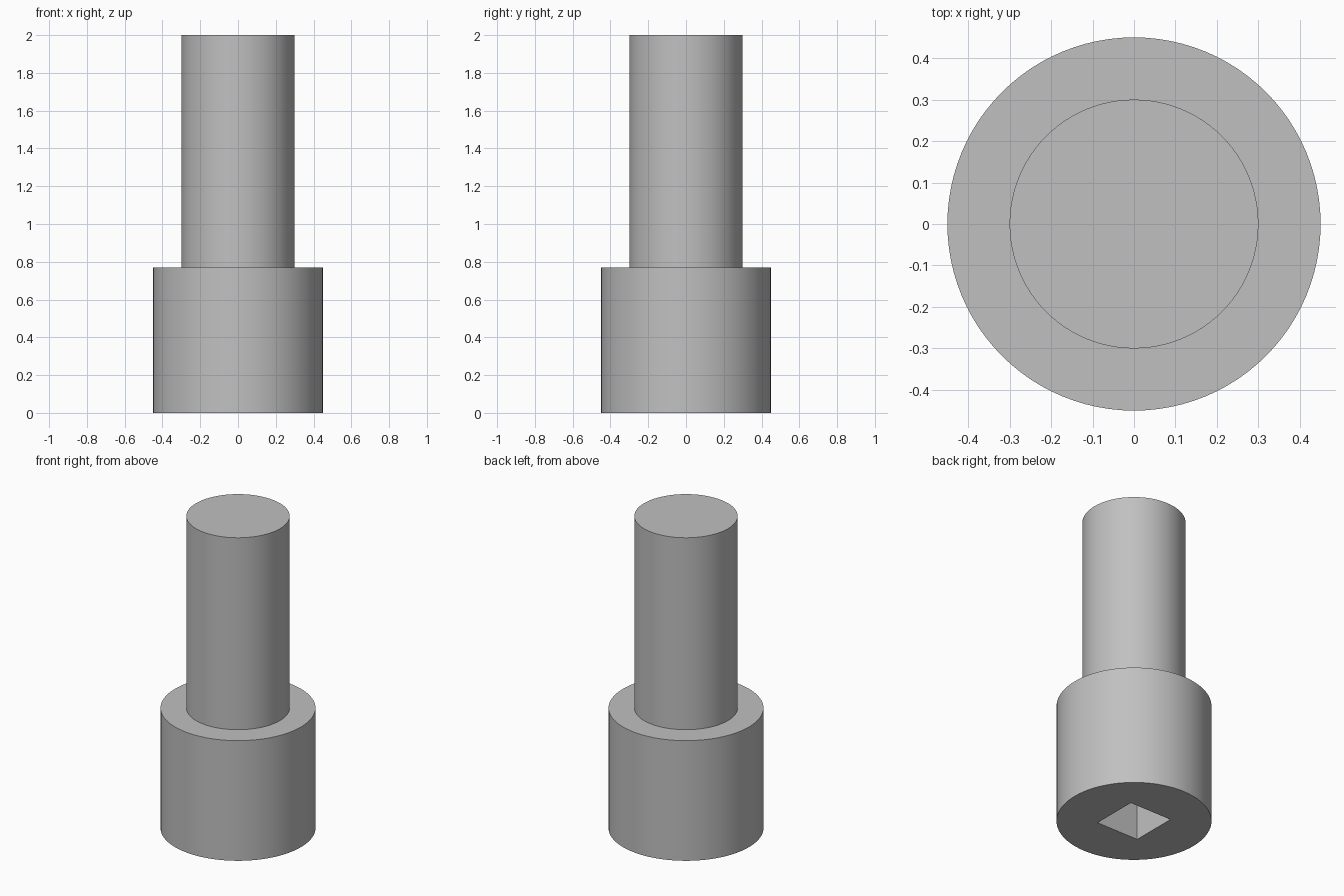
import bpy, bmesh, math
from mathutils import Matrix, Vector

if "Cube" in bpy.data.objects:
    bpy.data.objects.remove(bpy.data.objects["Cube"], do_unlink=True)

HEAD_R, SHANK_R = 0.45, 0.30
HEAD_H, TOTAL_H = 0.77, 2.0
SOCKET_W, SOCKET_DEPTH = 0.30, 0.38

steel = bpy.data.materials.new("grey_steel")
steel.use_nodes = True
colour = (0.53, 0.53, 0.53, 1)
steel.diffuse_color = colour
steel.node_tree.nodes["Principled BSDF"].inputs["Base Color"].default_value = colour


def add_object(name, bm):
    bmesh.ops.recalc_face_normals(bm, faces=bm.faces)
    mesh = bpy.data.meshes.new(name)
    bm.to_mesh(mesh)
    bm.free()
    mesh.materials.append(steel)
    obj = bpy.data.objects.new(name, mesh)
    bpy.context.collection.objects.link(obj)
    return obj


# Head and shank, turned from one stepped profile
bm = bmesh.new()
profile = [(0, 0), (HEAD_R, 0), (HEAD_R, HEAD_H),
           (SHANK_R, HEAD_H), (SHANK_R, TOTAL_H), (0, TOTAL_H)]
verts = [bm.verts.new((r, 0, z)) for r, z in profile]
edges = [bm.edges.new(pair) for pair in zip(verts, verts[1:])]
bmesh.ops.spin(bm, geom=verts + edges, cent=(0, 0, 0), axis=(0, 0, 1),
               angle=math.tau, steps=96, use_duplicate=False)
bmesh.ops.remove_doubles(bm, verts=bm.verts, dist=0.0001)
bolt = add_object("bolt_head_and_shank", bm)

# Square drive socket cut up into the underside of the head
bm = bmesh.new()
size = Vector((SOCKET_W, SOCKET_W, SOCKET_DEPTH * 2))
bmesh.ops.create_cube(bm, size=1, matrix=Matrix.Diagonal(size).to_4x4())
cutter = add_object("socket_cutter", bm)
cutter.hide_render = True

cut = bolt.modifiers.new("square_socket", "BOOLEAN")
cut.operation = "DIFFERENCE"
cut.solver = "EXACT"
cut.object = cutter

bpy.ops.object.select_all(action="DESELECT")
bolt.select_set(True)
bpy.context.view_layer.objects.active = bolt
bpy.ops.object.modifier_apply(modifier=cut.name)
bpy.data.objects.remove(cutter, do_unlink=True)

# Round walls smooth, rims and socket sharp
bpy.ops.object.shade_smooth_by_angle(angle=math.radians(30))
